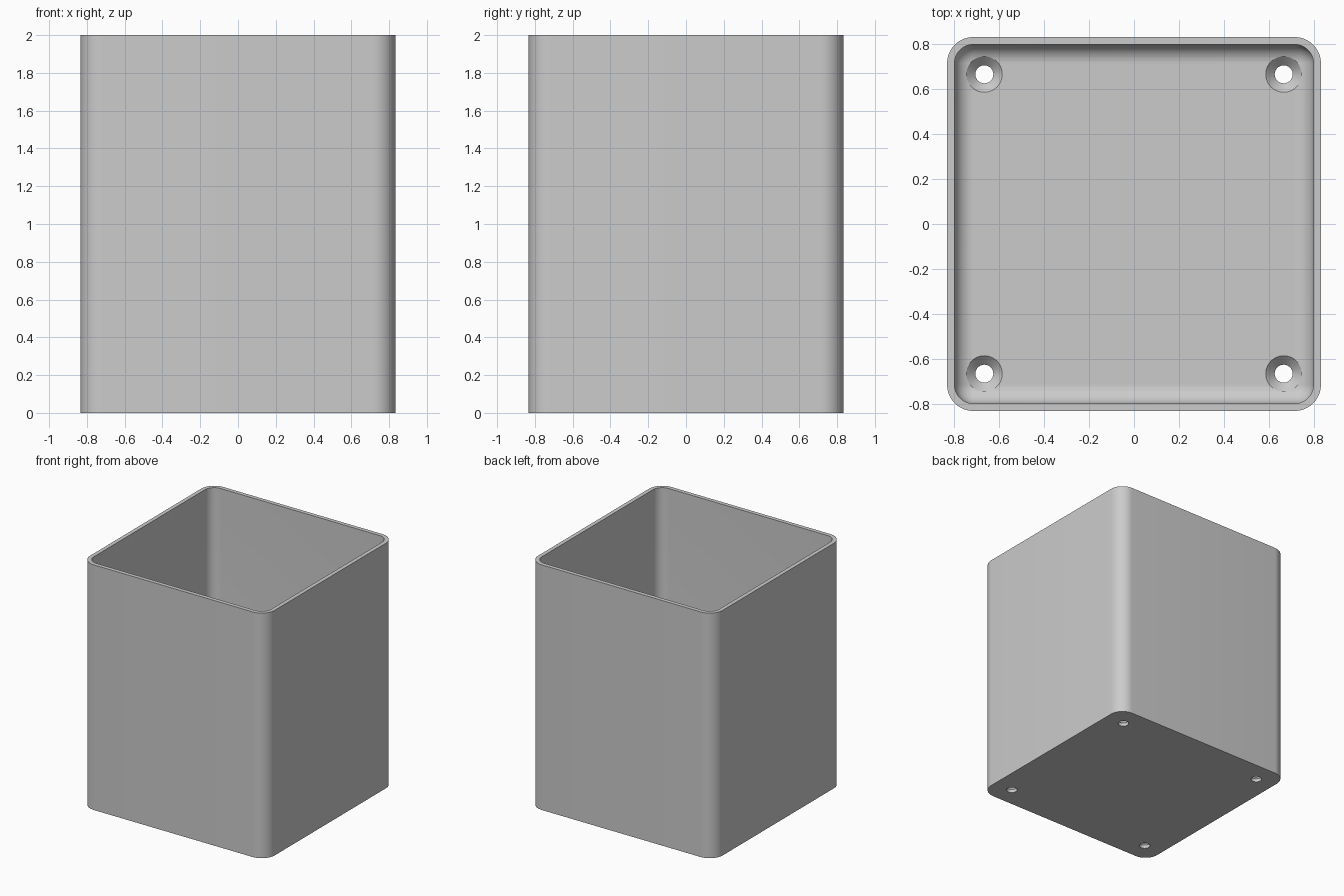
import bpy
import bmesh
from math import sin, cos, pi

cube = bpy.data.objects.get("Cube")
if cube:
    bpy.data.objects.remove(cube, do_unlink=True)

HALF, HEIGHT, WALL, FLOOR = 0.833, 2.0, 0.033, 0.067
OUTER_R, FILLET = 0.117, 0.084
INNER = HALF - WALL
HOLE_POS, HOLE_R, SINK_R = 0.667, 0.04, 0.08
CORNER_STEPS, FILLET_STEPS = 12, 10

grey = bpy.data.materials.new("light grey")
grey.use_nodes = True
colour = (0.6, 0.6, 0.6, 1)
grey.diffuse_color = colour
grey.node_tree.nodes["Principled BSDF"].inputs["Base Color"].default_value = colour


def rounded_square(bm, half, radius, z):
    """Ring of vertices around a square with round corners."""
    ring = []
    for k in range(4):
        sx, sy = ((1, 1), (-1, 1), (-1, -1), (1, -1))[k]
        for i in range(CORNER_STEPS + 1):
            a = (k + i / CORNER_STEPS) * pi / 2
            c = half - radius
            ring.append(bm.verts.new((sx * c + radius * cos(a),
                                      sy * c + radius * sin(a), z)))
    return ring


def circle(bm, x, y, radius, z, n=48):
    return [bm.verts.new((x + radius * cos(2 * pi * i / n),
                          y + radius * sin(2 * pi * i / n), z)) for i in range(n)]


def skin(bm, rings):
    """Join rings in order and cap both ends."""
    for a, b in zip(rings, rings[1:]):
        n = len(a)
        for i in range(n):
            j = (i + 1) % n
            bm.faces.new((a[i], a[j], b[j], b[i]))
    bm.faces.new(rings[0][::-1])
    bm.faces.new(rings[-1])


def finish(bm, name):
    bmesh.ops.remove_doubles(bm, verts=bm.verts, dist=0.00001)
    bmesh.ops.recalc_face_normals(bm, faces=bm.faces)
    mesh = bpy.data.meshes.new(name)
    bm.to_mesh(mesh)
    bm.free()
    mesh.materials.append(grey)
    obj = bpy.data.objects.new(name, mesh)
    bpy.context.collection.objects.link(obj)
    return obj


# Open box: outer wall, rim, inner wall, then the rounded edge of the floor
bm = bmesh.new()
rings = [rounded_square(bm, HALF, OUTER_R, 0),
         rounded_square(bm, HALF, OUTER_R, HEIGHT),
         rounded_square(bm, INNER, FILLET, HEIGHT)]
for i in range(FILLET_STEPS + 1):
    a = i / FILLET_STEPS * pi / 2
    inset = FILLET * (1 - cos(a))
    rings.append(rounded_square(bm, INNER - inset, FILLET - inset,
                                FLOOR + FILLET * (1 - sin(a))))
skin(bm, rings)
box = finish(bm, "open_box")

# Countersunk screw holes near the floor corners
bm = bmesh.new()
for sx in (-1, 1):
    for sy in (-1, 1):
        x, y = sx * HOLE_POS, sy * HOLE_POS
        skin(bm, [circle(bm, x, y, HOLE_R, -0.1),
                  circle(bm, x, y, HOLE_R, FLOOR - 0.04),
                  circle(bm, x, y, SINK_R, FLOOR),
                  circle(bm, x, y, SINK_R, FLOOR + 0.1)])
cutter = finish(bm, "screw_hole_cutter")
cutter.hide_render = True

cut = box.modifiers.new("screw holes", "BOOLEAN")
cut.operation = "DIFFERENCE"
cut.solver = "EXACT"
cut.object = cutter

# Apply the cut, drop the helper and smooth the rounded parts
bpy.ops.object.select_all(action="DESELECT")
box.select_set(True)
bpy.context.view_layer.objects.active = box
bpy.ops.object.modifier_apply(modifier=cut.name)
bpy.data.objects.remove(cutter, do_unlink=True)
bpy.ops.object.shade_smooth_by_angle(angle=pi / 6)
